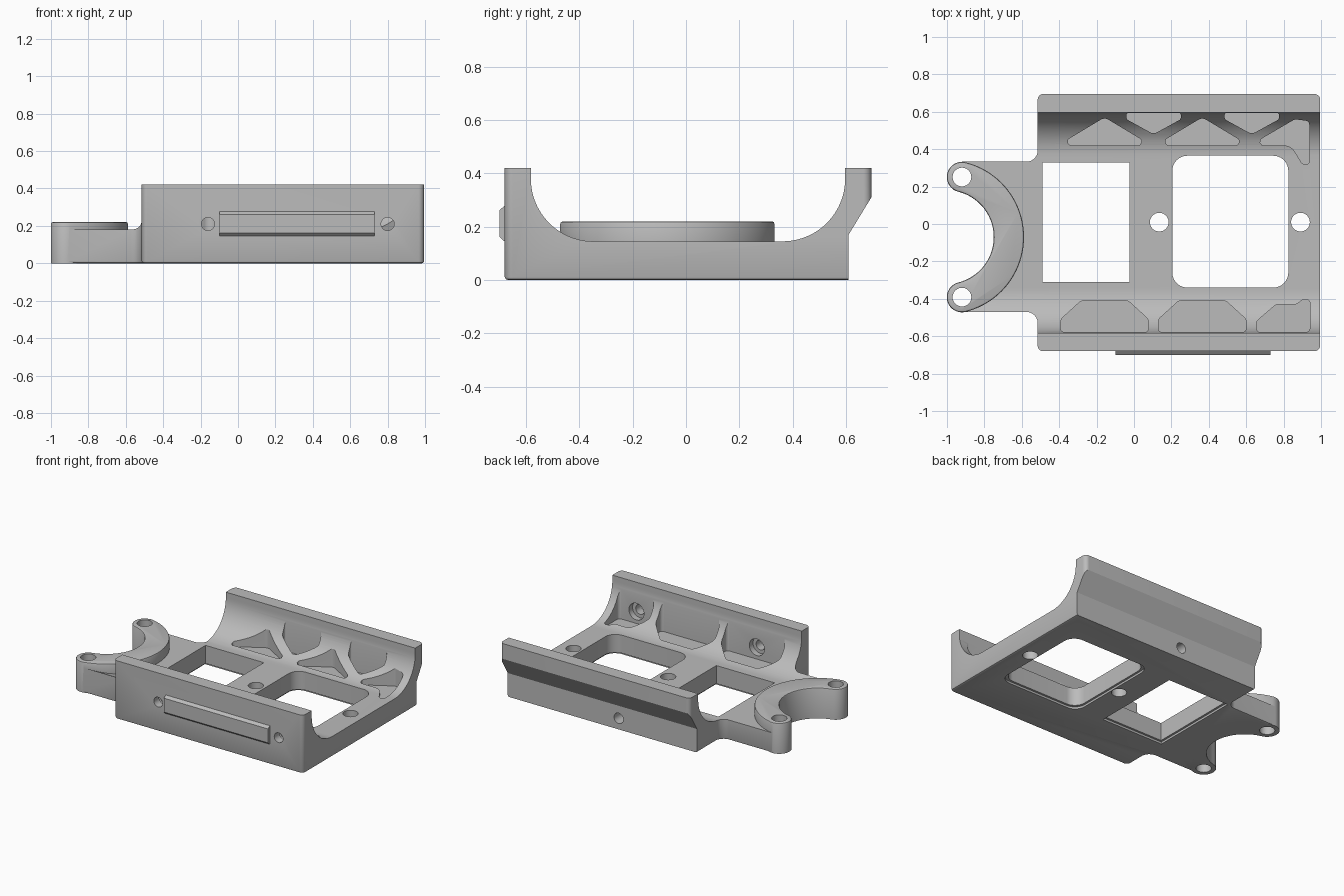
import bpy, bmesh, math
from mathutils import Vector

cube = bpy.data.objects.get("Cube")
if cube:
    bpy.data.objects.remove(cube, do_unlink=True)

grey = bpy.data.materials.new("plain_grey")
grey.use_nodes = True
colour = (0.5, 0.5, 0.5, 1)
grey.diffuse_color = colour
grey.node_tree.nodes["Principled BSDF"].inputs["Base Color"].default_value = colour


def arc(cx, cy, r, a0, a1, n=32):
    """Points on an arc, angles in degrees."""
    steps = [math.radians(a0 + (a1 - a0) * i / n) for i in range(n + 1)]
    return [(cx + r * math.cos(a), cy + r * math.sin(a)) for a in steps]


def circle(cx, cy, r, n=40):
    return arc(cx, cy, r, 0, 360, n)[:-1]


def rounded(corners, n=8):
    """Fillet each (x, y, radius) corner of a polygon."""
    out = []
    for i, (x, y, r) in enumerate(corners):
        p = Vector((x, y))
        if r == 0:
            out.append((x, y))
            continue
        a = (Vector(corners[i - 1][:2]) - p).normalized()
        b = (Vector(corners[(i + 1) % len(corners)][:2]) - p).normalized()
        half = a.angle(b) / 2
        c = p + (a + b).normalized() * r / math.sin(half)
        s = p + a * r / math.tan(half) - c
        e = p + b * r / math.tan(half) - c
        for k in range(n + 1):
            out.append(tuple(c + s.lerp(e, k / n).normalized() * r))
    return out


def prism(name, pts, lo, hi, axis="z", bevel_low=0, bevel_high=0):
    """Extrude a flat outline along an axis, optionally bevelling its rims."""
    place = {"x": lambda u, v, w: (w, u, v),
             "y": lambda u, v, w: (u, w, v),
             "z": lambda u, v, w: (u, v, w)}[axis]
    bm = bmesh.new()
    low = [bm.verts.new(place(u, v, lo)) for u, v in pts]
    high = [bm.verts.new(place(u, v, hi)) for u, v in pts]
    caps = [bm.faces.new(low), bm.faces.new(high)]
    for i in range(len(pts)):
        bm.faces.new((low[i - 1], low[i], high[i], high[i - 1]))
    bmesh.ops.recalc_face_normals(bm, faces=bm.faces)
    rims = [(list(f.edges), w) for f, w in zip(caps, (bevel_low, bevel_high)) if w]
    for edges, width in rims:
        bmesh.ops.bevel(bm, geom=edges, offset=width, segments=2,
                        profile=0.5, affect="EDGES")
    mesh = bpy.data.meshes.new(name)
    bm.to_mesh(mesh)
    bm.free()
    mesh.materials.append(grey)
    obj = bpy.data.objects.new(name, mesh)
    bpy.context.collection.objects.link(obj)
    return obj


def combine(target, other, operation):
    """Apply a boolean and discard the helper."""
    mod = target.modifiers.new("cut", "BOOLEAN")
    mod.object, mod.operation, mod.solver = other, operation, "EXACT"
    bpy.context.view_layer.objects.active = target
    bpy.ops.object.modifier_apply(modifier=mod.name)
    bpy.data.objects.remove(other, do_unlink=True)


# Cradle: plan outline intersected with the scooped side profile
plan = rounded([(-0.92, -0.47, 0), (-0.515, -0.47, 0.06), (-0.515, -0.68, 0.03),
                (0.995, -0.68, 0.03), (0.995, 0.695, 0.03), (-0.515, 0.695, 0.03),
                (-0.515, 0.333, 0.06), (-0.92, 0.333, 0)])
body = prism("cradle_body", plan, 0, 0.8, bevel_low=0.012)
scoop_r = 0.235
profile = [(-0.75, -0.1), (0.61, -0.1), (0.61, 0.17), (0.75, 0.4), (0.75, 0.42), (0.597, 0.42)]
profile += arc(0.597 - scoop_r, 0.145 + scoop_r, scoop_r, 0, -90, 24)
profile += arc(-0.582 + scoop_r, 0.145 + scoop_r, scoop_r, -90, -180, 24)
profile += [(-0.582, 0.42), (-0.75, 0.42)]
combine(body, prism("side_profile", profile, -1.2, 1.2, "x"), "INTERSECT")

# Crescent arm with rounded ends
cx, cy, r_in, r_out, sweep = -1.0, -0.07, 0.25, 0.412, 76
r_mid, r_end = (r_in + r_out) / 2, (r_out - r_in) / 2
combine(body, prism("crescent_gap", circle(cx, cy, r_in + 0.012, 64), -0.1, 0.5), "DIFFERENCE")
tips = [arc(cx, cy, r_mid, s * sweep, 0, 1)[0] for s in (1, -1)]
crescent = arc(cx, cy, r_out, -sweep, sweep, 48)
crescent += arc(*tips[0], r_end, sweep, sweep + 180, 20)[1:-1]
crescent += arc(cx, cy, r_in, sweep, -sweep, 48)
crescent += arc(*tips[1], r_end, 180 - sweep, 360 - sweep, 20)[1:-1]
combine(body, prism("crescent", crescent, 0, 0.22, bevel_high=0.01), "UNION")

# Windows through the floor, with a small flare underneath
for x0, x1, y0, y1, r in ((-0.49, -0.025, -0.31, 0.33, 0), (0.205, 0.825, -0.34, 0.365, 0.08)):
    for grow, lo, hi in ((0, -0.1, 0.5), (0.015, -0.1, 0.015)):
        g = grow
        outline = rounded([(x0 - g, y0 - g, r), (x1 + g, y0 - g, r),
                           (x1 + g, y1 + g, r), (x0 - g, y1 + g, r)])
        combine(body, prism("window", outline, lo, hi), "DIFFERENCE")

# Vertical bolt holes
for x, y in tips + [(0.135, 0.01), (0.89, 0.01)]:
    combine(body, prism("bolt_hole", circle(x, y, 0.05), -0.1, 0.5), "DIFFERENCE")

# Lightening pockets between the ribs
pockets = []
for x in (-0.157, 0.365):
    pockets.append([(x - 0.235, -0.578, 0.02), (x - 0.235, -0.51, 0.04), (x - 0.125, -0.41, 0.04),
                    (x + 0.125, -0.41, 0.04), (x + 0.235, -0.51, 0.04), (x + 0.235, -0.578, 0.02)])
pockets.append([(0.655, -0.578, 0.02), (0.655, -0.52, 0.03), (0.76, -0.43, 0.03),
                (0.87, -0.43, 0.03), (0.9, -0.405, 0.02), (0.94, -0.405, 0.015),
                (0.94, -0.578, 0.02)])
for x in (-0.157, 0.365):
    pockets.append([(x - 0.25, 0.42, 0.02), (x + 0.25, 0.42, 0.02), (x, 0.57, 0.04)])
for x in (0.105, 0.63):
    pockets.append([(x - 0.145, 0.594, 0.01), (x - 0.145, 0.56, 0.015), (x, 0.48, 0.04),
                    (x + 0.145, 0.56, 0.015), (x + 0.145, 0.594, 0.01)])
pockets.append([(0.62, 0.42, 0.02), (0.84, 0.42, 0.07), (0.9, 0.32, 0.02),
                (0.937, 0.32, 0.015), (0.937, 0.55, 0.02), (0.86, 0.56, 0.03)])
for shape in pockets:
    combine(body, prism("pocket", rounded(shape), 0.125, 0.6), "DIFFERENCE")

# Screw holes in the front wall, counterbored inside, and one in the back
for x in (-0.16, 0.8):
    combine(body, prism("screw_hole", circle(x, 0.21, 0.035), -0.8, -0.5, "y"), "DIFFERENCE")
    combine(body, prism("counterbore", circle(x, 0.21, 0.06), -0.62, -0.5, "y"), "DIFFERENCE")
combine(body, prism("back_hole", circle(0.11, 0.08, 0.037), 0.4, 0.8, "y"), "DIFFERENCE")

# Raised rail on the front wall
rail = prism("front_rail", [(-0.67, 0.142), (-0.685, 0.147), (-0.7, 0.162),
                            (-0.7, 0.262), (-0.68, 0.278), (-0.67, 0.278)], -0.1, 0.73, "x")

bpy.ops.object.select_all(action="DESELECT")
for obj in (body, rail):
    obj.select_set(True)
bpy.context.view_layer.objects.active = body
bpy.ops.object.shade_smooth_by_angle(angle=math.radians(25))
